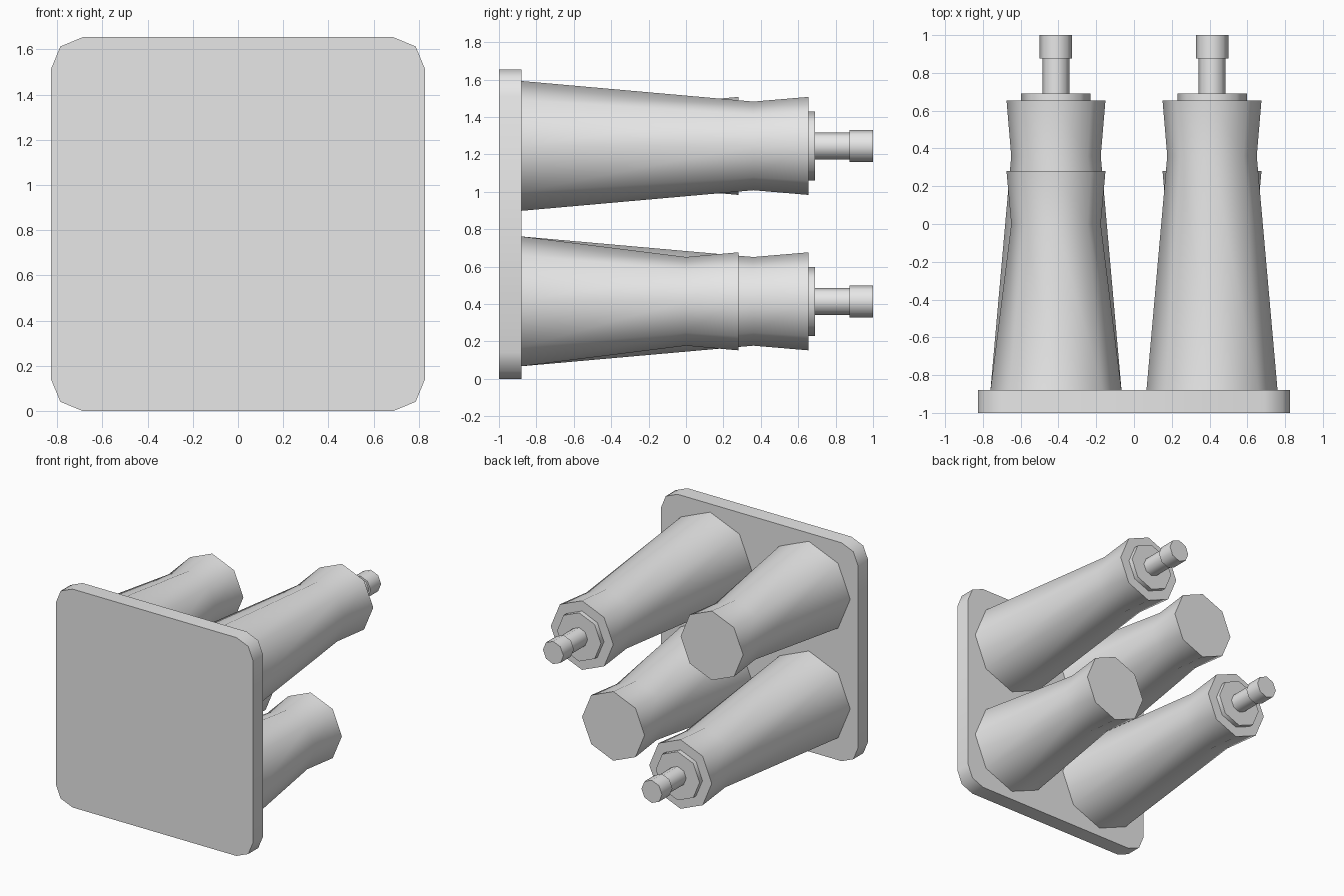
import bpy, bmesh, math

if "Cube" in bpy.data.objects:
    bpy.data.objects.remove(bpy.data.objects["Cube"])

grey = bpy.data.materials.new("light_grey")
grey.diffuse_color = (0.8, 0.8, 0.8, 1)
grey.use_nodes = True
grey.node_tree.nodes["Principled BSDF"].inputs["Base Color"].default_value = grey.diffuse_color


def finish(bm, name):
    """Turn a bmesh into a smooth-shaded object with sharp rims."""
    bmesh.ops.recalc_face_normals(bm, faces=bm.faces)
    me = bpy.data.meshes.new(name)
    bm.to_mesh(me)
    bm.free()
    me.materials.append(grey)
    for p in me.polygons:
        p.use_smooth = True
    me.set_sharp_from_angle(angle=math.radians(60))
    ob = bpy.data.objects.new(name, me)
    bpy.context.collection.objects.link(ob)
    return ob


def loft(name, rings):
    """Join equal-length point loops and cap both ends."""
    bm = bmesh.new()
    loops = [[bm.verts.new(p) for p in ring] for ring in rings]
    n = len(loops[0])
    for a, b in zip(loops, loops[1:]):
        for i in range(n):
            j = (i + 1) % n
            bm.faces.new((a[i], a[j], b[j], b[i]))
    bm.faces.new(loops[0])
    bm.faces.new(loops[-1])
    return finish(bm, name)


def turned(name, x, z, profile, sides=8):
    """Octagonal turned part along y; profile is (y, radius) pairs."""
    rings = []
    for y, r in profile:
        angles = [2 * math.pi * i / sides for i in range(sides)]
        rings.append([(x + r * math.cos(a), y, z + r * math.sin(a)) for a in angles])
    return loft(name, rings)


# Mounting plate: square with two-segment rounded corners
H, R, MID = 0.827, 0.14, 0.827
outline = []
for k in range(4):
    q = math.pi / 2 * k
    cx = (H - R) * (1 if k in (0, 3) else -1)
    cz = (H - R) * (1 if k in (0, 1) else -1)
    for s in range(3):
        a = q + s * math.pi / 4
        outline.append((cx + R * math.cos(a), MID + cz + R * math.sin(a)))
loft("mounting_plate", [[(x, y, z) for x, z in outline] for y in (-1, -0.88)])

# Four flared posts: one diagonal pair long with pins, the other short and plain
C = 0.413
for sx, x in (("left", -C), ("right", C)):
    for sz, z in (("lower", MID - C), ("upper", MID + C + 0.005)):
        tag = f"{sz}_{sx}"
        is_long = (x > 0) == (z > MID)
        waist, end = (0.36, 0.655) if is_long else (0.0, 0.28)
        turned(f"post_{tag}", x, z, [(-0.88, 0.347), (waist, 0.237), (end, 0.262)])
        if is_long:
            turned(f"collar_{tag}", x, z, [(0.655, 0.184), (0.69, 0.184)])
            turned(f"pin_{tag}", x, z, [(0.69, 0.072), (0.875, 0.072)])
            turned(f"pin_tip_{tag}", x, z, [(0.875, 0.086), (1.0, 0.086)])
